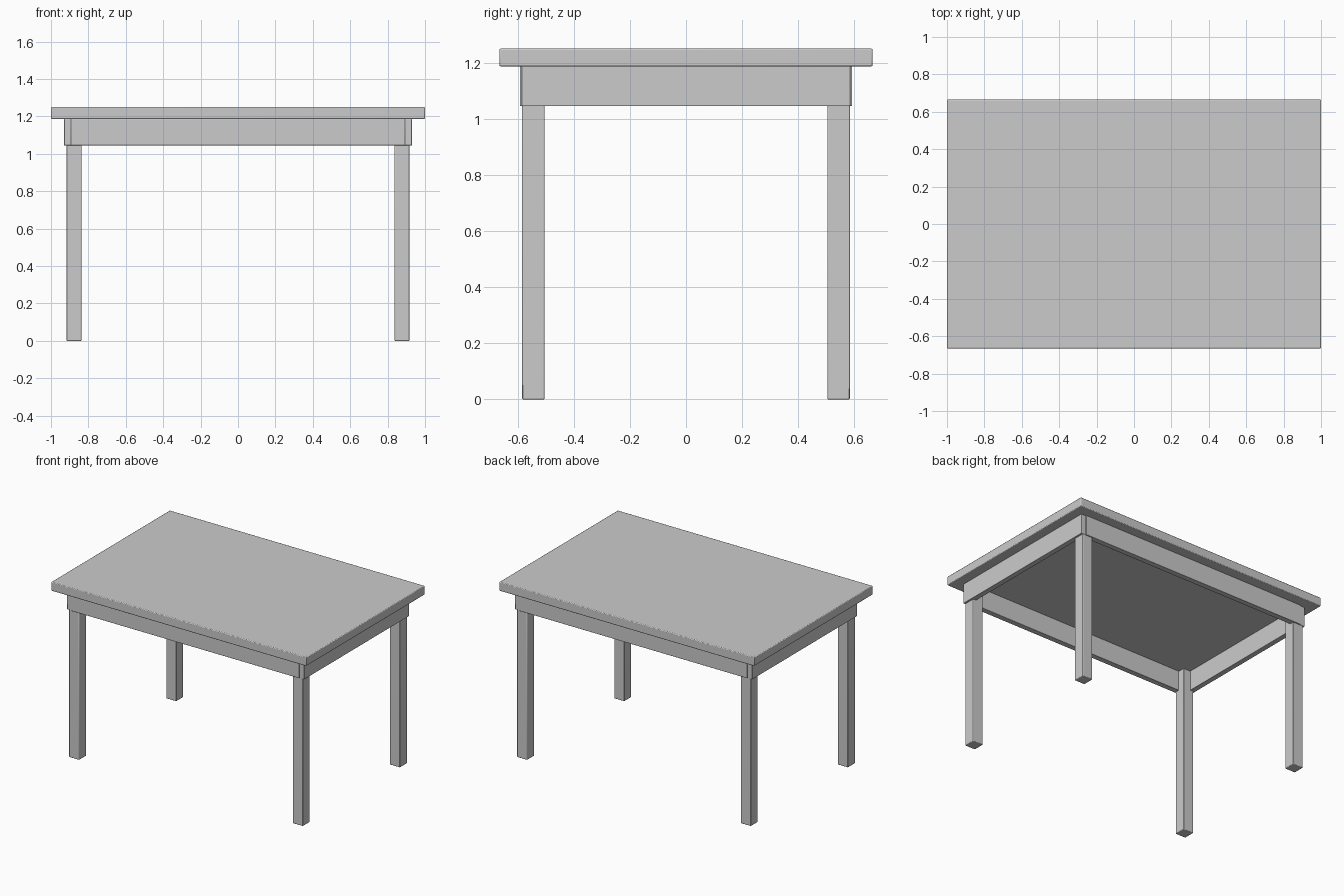
import bpy

if "Cube" in bpy.data.objects:
    bpy.data.objects.remove(bpy.data.objects["Cube"])


def box(name, x, y, z, bevel=0.004):
    """Softly bevelled box spanning the given (min, max) ranges."""
    lo, hi = zip(x, y, z)
    centre = [(a + b) / 2 for a, b in zip(lo, hi)]
    bpy.ops.mesh.primitive_cube_add(size=1, location=centre)
    ob = bpy.context.object
    ob.name = name
    ob.scale = [b - a for a, b in zip(lo, hi)]
    bpy.ops.object.transform_apply(location=False, rotation=False, scale=True)
    mod = ob.modifiers.new("edge_bevel", 'BEVEL')
    mod.width = bevel
    mod.segments = 2
    bpy.ops.object.shade_smooth_by_angle()
    return ob


def span(sign, inner, outer):
    return tuple(sorted((sign * inner, sign * outer)))


TOP_Z, UNDER_Z, APRON_Z = 1.25, 1.187, 1.045

# Table top
box("table_top", (-1, 1), (-0.665, 0.665), (UNDER_Z, TOP_Z), 0.005)

# Long aprons, fitted between the end aprons
for s, side in ((-1, "front"), (1, "back")):
    box(side + "_apron", (-0.893, 0.893), span(s, 0.553, 0.592),
        (APRON_Z, UNDER_Z), 0.002)

# End aprons
for s, side in ((-1, "left"), (1, "right")):
    box(side + "_apron", span(s, 0.893, 0.93), (-0.586, 0.586),
        (APRON_Z, UNDER_Z), 0.002)

# Legs, running up to the underside of the top
for sx, side in ((-1, "left"), (1, "right")):
    for sy, end in ((-1, "front"), (1, "back")):
        box(f"{end}_{side}_leg", span(sx, 0.837, 0.917),
            span(sy, 0.504, 0.584), (0, UNDER_Z))
